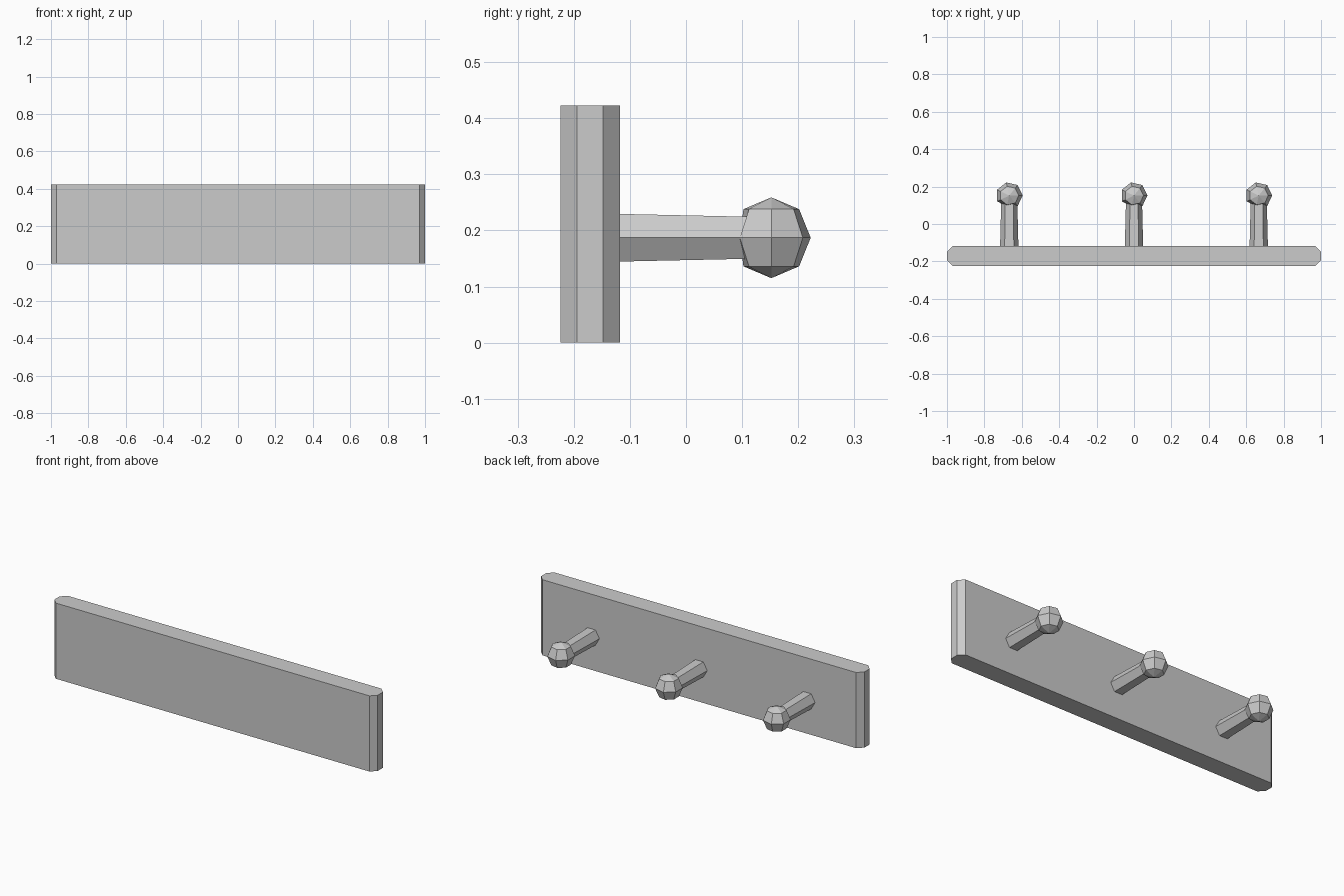
import bpy, bmesh, math
from mathutils import Matrix

cube = bpy.data.objects.get("Cube")
if cube:
    bpy.data.objects.remove(cube, do_unlink=True)

grey = bpy.data.materials.new("plain_grey")
grey.use_nodes = True
colour = (0.6, 0.6, 0.6, 1)
grey.diffuse_color = colour
grey.node_tree.nodes["Principled BSDF"].inputs["Base Color"].default_value = colour


def add_object(name, bm, location=(0, 0, 0)):
    bmesh.ops.recalc_face_normals(bm, faces=bm.faces)
    mesh = bpy.data.meshes.new(name)
    bm.to_mesh(mesh)
    bm.free()
    mesh.materials.append(grey)
    obj = bpy.data.objects.new(name, mesh)
    obj.location = location
    bpy.context.collection.objects.link(obj)
    return obj


# Board with chamfered upright edges
HALF, FRONT, BACK, HEIGHT, CUT = 1.0, -0.224, -0.118, 0.423, 0.03
half_outline = [(HALF - CUT, FRONT), (HALF, FRONT + CUT),
                (HALF, BACK - CUT), (HALF - CUT, BACK)]
outline = half_outline + [(-x, y) for x, y in reversed(half_outline)]
bm = bmesh.new()
base = bm.faces.new([bm.verts.new((x, y, 0)) for x, y in outline])
top = bmesh.ops.extrude_face_region(bm, geom=[base], use_keep_orig=True)
for v in top["geom"]:
    if isinstance(v, bmesh.types.BMVert):
        v.co.z = HEIGHT
add_object("board", bm)

PEG_Z, KNOB_Y, RADIUS = 0.187, 0.152, 0.072


def add_peg(side, x):
    # Tapered six-sided stem, running back from the board into the knob
    bm = bmesh.new()
    length = KNOB_Y - 0.03 - BACK
    bmesh.ops.create_cone(bm, cap_ends=True, segments=6, radius1=0.049,
                          radius2=0.043, depth=length)
    bmesh.ops.rotate(bm, verts=bm.verts,
                     matrix=Matrix.Rotation(math.radians(30), 3, "Z"))
    # Put a corner of the hexagon on each side and a flat on top
    if max(v.co.x for v in bm.verts) < 0.048:
        bmesh.ops.rotate(bm, verts=bm.verts,
                         matrix=Matrix.Rotation(math.radians(30), 3, "Z"))
    bmesh.ops.rotate(bm, verts=bm.verts,
                     matrix=Matrix.Rotation(math.radians(-90), 3, "X"))
    add_object(side + "_peg_stem", bm, (x, BACK + length / 2, PEG_Z))

    # Faceted knob, flattened where it meets the stem
    bm = bmesh.new()
    rings = []
    for tilt in (-45, 0, 45):
        r = RADIUS * math.cos(math.radians(tilt))
        z = RADIUS * math.sin(math.radians(tilt))
        ring = []
        for i in range(7):
            a = math.tau * i / 7
            y = max(r * math.sin(a), -0.056)
            ring.append(bm.verts.new((r * math.cos(a), y, z)))
        rings.append(ring)
    poles = [bm.verts.new((0, 0, s * RADIUS)) for s in (-1, 1)]
    for i in range(7):
        j = (i + 1) % 7
        for low, high in zip(rings, rings[1:]):
            bm.faces.new((low[i], low[j], high[j], high[i]))
        bm.faces.new((rings[0][j], rings[0][i], poles[0]))
        bm.faces.new((rings[2][i], rings[2][j], poles[1]))
    add_object(side + "_peg_knob", bm, (x, KNOB_Y, PEG_Z))


for side, x in (("right", -0.667), ("middle", 0), ("left", 0.667)):
    add_peg(side, x)
